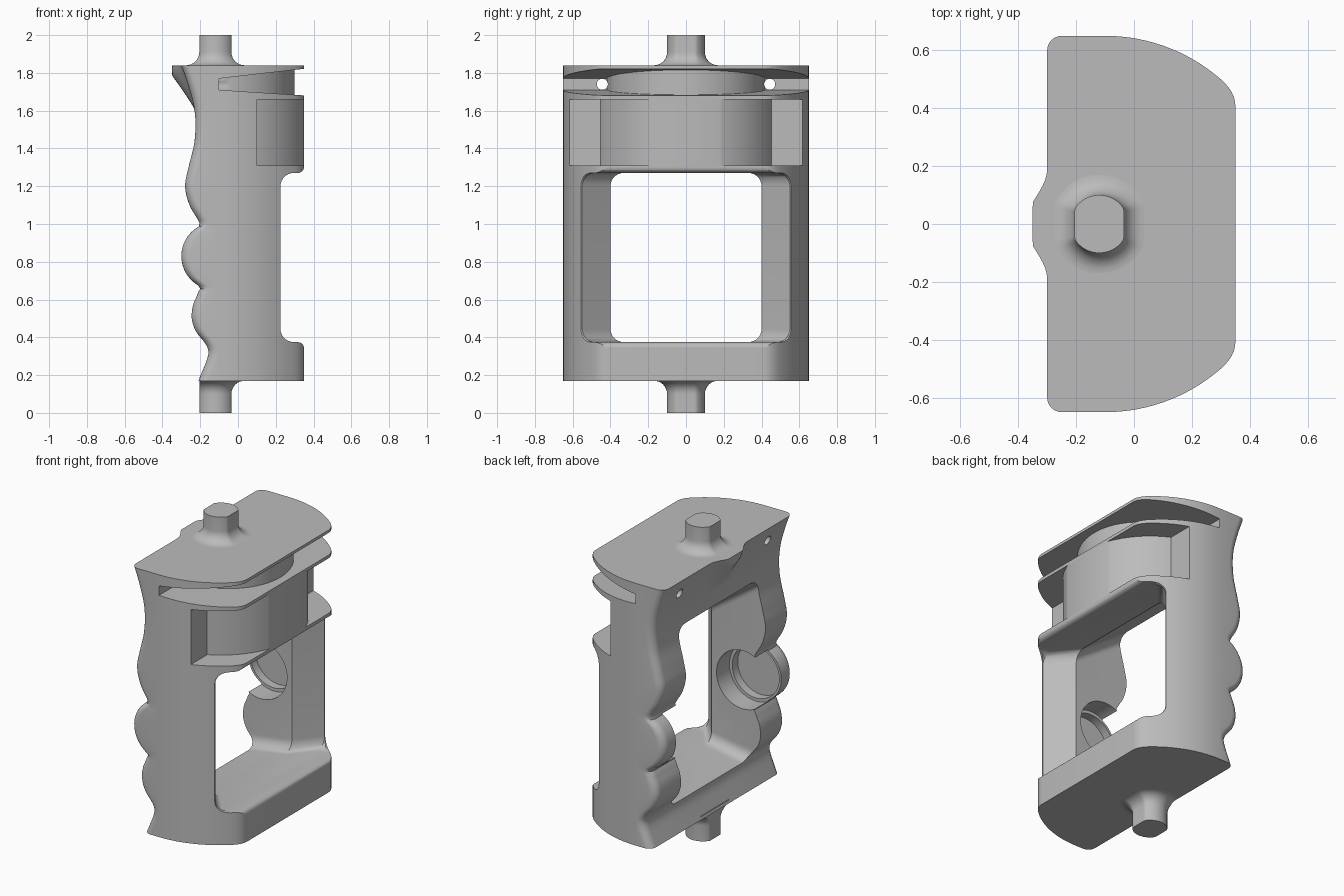
import bpy, bmesh, math
from mathutils import Vector

if "Cube" in bpy.data.objects:
    bpy.data.objects.remove(bpy.data.objects["Cube"])

grey = bpy.data.materials.new("plain_grey")
grey.use_nodes = True
grey.diffuse_color = (0.5, 0.5, 0.5, 1)
grey.node_tree.nodes["Principled BSDF"].inputs["Base Color"].default_value = (0.5, 0.5, 0.5, 1)

AXIS = -0.12          # x of the shaft axis
BOTTOM, TOP = 0.17, 1.84


def loft(name, rings):
    """Skin a stack of equal rings and cap both ends."""
    bm = bmesh.new()
    loops = [[bm.verts.new(p) for p in ring] for ring in rings]
    for a, b in zip(loops, loops[1:]):
        for i in range(len(a)):
            j = (i + 1) % len(a)
            bm.faces.new((a[i], a[j], b[j], b[i]))
    bm.faces.new(loops[0])
    bm.faces.new(loops[-1])
    bmesh.ops.recalc_face_normals(bm, faces=bm.faces)
    mesh = bpy.data.meshes.new(name)
    bm.to_mesh(mesh)
    bm.free()
    ob = bpy.data.objects.new(name, mesh)
    mesh.materials.append(grey)
    bpy.context.scene.collection.objects.link(ob)
    return ob


def side_prism(name, pts, half=0.8):
    """Extrude an x-z outline across y."""
    return loft(name, [[(x, y, z) for x, z in pts] for y in (-half, half)])


def cylinder(name, centre, r, length, axis):
    """Cylinder running from centre along an axis."""
    c, d = Vector(centre), Vector(axis)
    u = d.orthogonal().normalized()
    v = d.cross(u)
    ring = [c + r * (u * math.cos(t) + v * math.sin(t))
            for t in (2 * math.pi * i / 96 for i in range(96))]
    return loft(name, [ring, [p + d * length for p in ring]])


def cut(target, cutter):
    """Subtract the cutter, then discard it."""
    cutter.hide_render = True
    mod = target.modifiers.new("cut", 'BOOLEAN')
    mod.operation, mod.solver, mod.object = 'DIFFERENCE', 'EXACT', cutter
    graph = bpy.context.evaluated_depsgraph_get()
    mesh = bpy.data.meshes.new_from_object(target.evaluated_get(graph))
    target.modifiers.clear()
    target.data = mesh
    bpy.data.objects.remove(cutter)


# Finger grip contour, as (z, x), smoothed between the points
LOWER = [(0.17, -0.21), (0.23, -0.185), (0.29, -0.162), (0.33, -0.157), (0.37, -0.175),
         (0.43, -0.222), (0.5, -0.245), (0.57, -0.238), (0.62, -0.218), (0.68, -0.195)]
UPPER = [(0.97, -0.2), (1.01, -0.206), (1.1, -0.257), (1.2, -0.28), (1.3, -0.262),
         (1.42, -0.233), (1.53, -0.225), (1.63, -0.235), (1.75, -0.268), (1.84, -0.3)]


def smooth_at(pts, z):
    i = max(k for k in range(len(pts) - 1) if pts[k][0] <= z + 1e-6)
    p = [pts[min(max(i + k, 0), len(pts) - 1)] for k in (-1, 0, 1, 2)]
    h = p[2][0] - p[1][0]
    t = (z - p[1][0]) / h
    m1 = h * (p[2][1] - p[0][1]) / (p[2][0] - p[0][0])
    m2 = h * (p[3][1] - p[1][1]) / (p[3][0] - p[1][0])
    return ((2*t**3 - 3*t*t + 1) * p[1][1] + (t**3 - 2*t*t + t) * m1
            + (3*t*t - 2*t**3) * p[2][1] + (t**3 - t*t) * m2)


def grip_x(z):
    if 0.65 < z < 1.0:
        return min(-0.2, AXIS - math.sqrt(max(0, 0.18 ** 2 - (z - 0.83) ** 2)))
    return smooth_at(LOWER if z < 0.8 else UPPER, z)


def body_ring(z):
    left = grip_x(z)
    half = []
    # rounded grip corner
    for i in range(7):
        t = math.pi / 2 * i / 6
        half.append((left + 0.05 - 0.05 * math.cos(t), 0.6 + 0.05 * math.sin(t)))
    # bowed flank
    R = 0.608
    for i in range(15):
        x = -0.1 + 0.4 * i / 14
        half.append((x, 0.65 - R + math.sqrt(R * R - (x + 0.1) ** 2)))
    # soft front corner
    for i in range(1, 7):
        t = i / 6
        half.append((0.3 * (1-t)**2 + 0.7 * t*(1-t) + 0.35 * t*t,
                     0.5 * (1-t)**2 + 0.912 * t*(1-t) + 0.41 * t*t))
    ring = half + [(x, -y) for x, y in reversed(half)]
    # crest in the middle of the grip side
    t = min(max((z - 1.61) / 0.19, 0), 1)
    for i in range(21):
        y = -0.19 + 0.38 * i / 20
        crest = 0.075 * t * 0.5 * (1 + math.cos(math.pi * y / 0.19))
        ring.append((max(left - crest, -0.35), y))
    return [(x, y, z) for x, y in ring]


N = 96
body = loft("body_frame", [body_ring(BOTTOM + (TOP - BOTTOM) * i / N) for i in range(N + 1)])


# Central window: straight behind, flaring towards the open side
def window_ring(x, w, lo, hi, r=0.07):
    ring = []
    for k, (sy, z) in enumerate([(1, hi - r), (-1, hi - r), (-1, lo + r), (1, lo + r)]):
        for i in range(9):
            t = math.pi / 2 * (k + i / 8)
            ring.append((x, sy * (w - r) + r * math.cos(t), z + r * math.sin(t)))
    return ring


LO, HI = 0.375, 1.27
cut(body, loft("window_cutter", [window_ring(-0.5, 0.4, 0.28, 1.69),
                                 window_ring(0.1, 0.4, LO, HI),
                                 window_ring(0.225, 0.55, LO, HI),
                                 window_ring(0.3, 0.55, LO, HI)]))

# Setback of the columns, with filleted ends and rounded lips
curve = []
for i in range(9):
    t = math.pi / 2 * i / 8
    curve.append((0.295 - 0.07 * math.cos(t), LO + 0.07 - 0.07 * math.sin(t)))
for i in range(1, 7):
    t = math.pi / 2 * i / 6
    curve.append((0.315 + 0.036 * math.sin(t), LO - 0.036 + 0.036 * math.cos(t)))
curve.append((0.6, LO - 0.036))
cut(body, side_prism("setback_cutter", curve + [(x, LO + HI - z) for x, z in reversed(curve)]))

# Drum recess below the upper plates
recess = side_prism("recess_cutter", [(0.1, 1.31), (0.6, 1.31), (0.6, 1.66), (0.1, 1.66)])
cut(recess, cylinder("drum_core", (AXIS, 0, 1.2), 0.503, 0.6, (0, 0, 1)))
cut(body, recess)

# Wedge slot around the inner hub
slot = side_prism("slot_cutter", [(-0.1, 1.71), (0.36, 1.68), (0.36, 1.823), (-0.1, 1.77)])
cut(slot, cylinder("hub_core", (AXIS, 0, 1.5), 0.42, 0.5, (0, 0, 1)))
cut(body, slot)

# Thumb pockets inside each column, and small holes behind the slot
for s in (-1, 1):
    for r, depth in ((0.185, 0.53), (0.165, 0.585)):
        cut(body, cylinder("pocket_cutter", (AXIS, s * 0.3, 0.83), r, depth - 0.3, (0, s, 0)))
    cut(body, cylinder("hole_cutter", (-0.5, s * 0.443, 1.74), 0.029, 0.45, (1, 0, 0)))


# Flatted shafts with filleted roots
def shaft(name, root, tip):
    d = 1 if tip > root else -1
    stations = [(root - d * 0.02, 0.17)]
    for i in range(9):
        t = math.pi / 2 * i / 8
        stations.append((root + d * 0.07 * (1 - math.cos(t)), 0.17 - 0.07 * math.sin(t)))
    stations.append((tip, 0.1))
    rings = []
    for z, r in stations:
        lim = r - 0.015
        back = lim if d > 0 else 0.085
        rings.append([(AXIS + min(max(r * math.cos(t), -back), lim), r * math.sin(t), z)
                      for t in (2 * math.pi * i / 64 for i in range(64))])
    return loft(name, rings)


parts = [body, shaft("upper_shaft", TOP, 2.0), shaft("lower_shaft", BOTTOM, 0.0)]

bpy.ops.object.select_all(action='DESELECT')
for ob in parts:
    ob.select_set(True)
bpy.context.view_layer.objects.active = body
bpy.ops.object.shade_smooth_by_angle(angle=math.radians(30))
